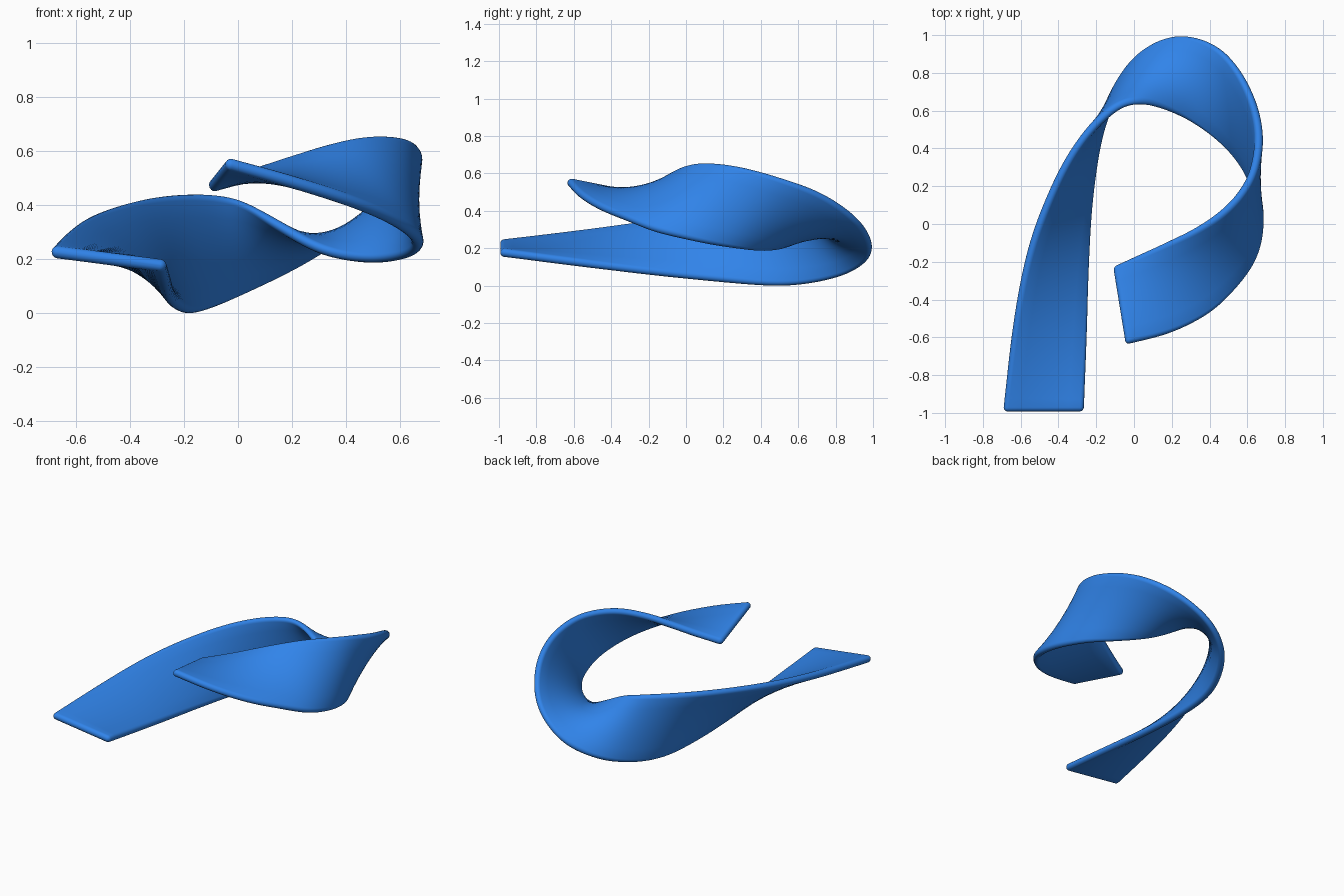
import bpy, bmesh, math
from mathutils import Vector

if "Cube" in bpy.data.objects:
    bpy.data.objects.remove(bpy.data.objects["Cube"])

# Paired points on the two edges of the twisted ribbon: (outer rail, inner rail)
PAIRS = [
    (-.667, -.97, .232, -.288, -.97, .183),
    (-.612, -.50, .288, -.272, -.55, .130),
    (-.530, -.10, .345, -.260, -.17, .085),
    (-.390, .25, .393, -.235, .18, .050),
    (-.250, .475, .418, -.180, .50, .027),
    (-.100, .620, .422, -.080, .74, .057),
    (.020, .657, .400, .050, .90, .115),
    (.145, .637, .332, .235, .976, .205),
    (.310, .565, .243, .445, .912, .340),
    (.480, .440, .213, .590, .725, .475),
    (.600, .290, .225, .660, .500, .560),
    (.655, .130, .250, .642, .300, .615),
    (.664, -.02, .282, .575, .160, .636),
    (.630, -.17, .320, .465, .045, .635),
    (.535, -.31, .375, .330, -.045, .605),
    (.390, -.45, .432, .200, -.110, .565),
    (.190, -.553, .495, .060, -.175, .520),
    (-.025, -.61, .555, -.085, -.24, .480),
]
R = 0.023       # half thickness, also the edge rounding
STEPS = 10      # samples between two pairs
ARC = 8         # segments of each rounded edge


def catmull(pts):
    """Smooth curve through the points."""
    p = [2 * pts[0] - pts[1]] + pts + [2 * pts[-1] - pts[-2]]
    out = []
    for i in range(1, len(p) - 2):
        a, b, c, d = p[i - 1:i + 3]
        for k in range(STEPS):
            t = k / STEPS
            out.append(0.5 * (2 * b + (c - a) * t + (2 * a - 5 * b + 4 * c - d) * t * t
                              + (3 * b - a - 3 * c + d) * t ** 3))
    out.append(pts[-1].copy())
    for _ in range(12):
        out = [out[0]] + [(out[i - 1] + 2 * out[i] + out[i + 1]) / 4
                          for i in range(1, len(out) - 1)] + [out[-1]]
    return out


rail_a = catmull([Vector(p[:3]) for p in PAIRS])
rail_b = catmull([Vector(p[3:]) for p in PAIRS])
mid = [(a + b) / 2 for a, b in zip(rail_a, rail_b)]
n = len(mid)
bm = bmesh.new()


def section(i, r=R, shift=0.0):
    """Flat cross-section with round edges at sample i."""
    tan = (mid[min(i + 1, n - 1)] - mid[max(i - 1, 0)]).normalized()
    w = (rail_b[i] - rail_a[i]).normalized()
    nor = w.cross(tan).normalized()
    ring = []
    for end, start in ((rail_b[i], -90), (rail_a[i], 90)):
        for k in range(ARC + 1):
            g = math.radians(start + 180 * k / ARC)
            ring.append(end + tan * shift + r * (w * math.cos(g) + nor * math.sin(g)))
    # points across the flat faces
    m = ARC + 1
    full = []
    for s in (0, m):
        full += ring[s:s + m]
        p, q = ring[s + m - 1], ring[(s + m) % (2 * m)]
        full += [p.lerp(q, f / 6) for f in range(1, 6)]
    return [bm.verts.new(v) for v in full]


# Rounded start, body, rounded finish
angles = [math.radians(a) for a in (80, 60, 40, 20)]
rings = [section(0, R * math.cos(a), -R * math.sin(a)) for a in angles]
rings += [section(i) for i in range(n)]
rings += [section(n - 1, R * math.cos(a), R * math.sin(a)) for a in reversed(angles)]
for p, q in zip(rings, rings[1:]):
    for j in range(len(p)):
        k = (j + 1) % len(p)
        bm.faces.new((p[j], p[k], q[k], q[j]))
bm.faces.new(rings[0])
bm.faces.new(rings[-1])
bmesh.ops.recalc_face_normals(bm, faces=bm.faces)

# Rest the ribbon on the ground
low = min(v.co.z for v in bm.verts)
bmesh.ops.translate(bm, verts=bm.verts, vec=(0, 0, -low))

mesh = bpy.data.meshes.new("twisted_ribbon")
bm.to_mesh(mesh)
bm.free()
for f in mesh.polygons:
    f.use_smooth = True
ribbon = bpy.data.objects.new("twisted_ribbon", mesh)
bpy.context.collection.objects.link(ribbon)

blue = bpy.data.materials.new("blue")
blue.diffuse_color = (0.03, 0.23, 0.82, 1)
blue.use_nodes = True
blue.node_tree.nodes["Principled BSDF"].inputs["Base Color"].default_value = blue.diffuse_color
mesh.materials.append(blue)
